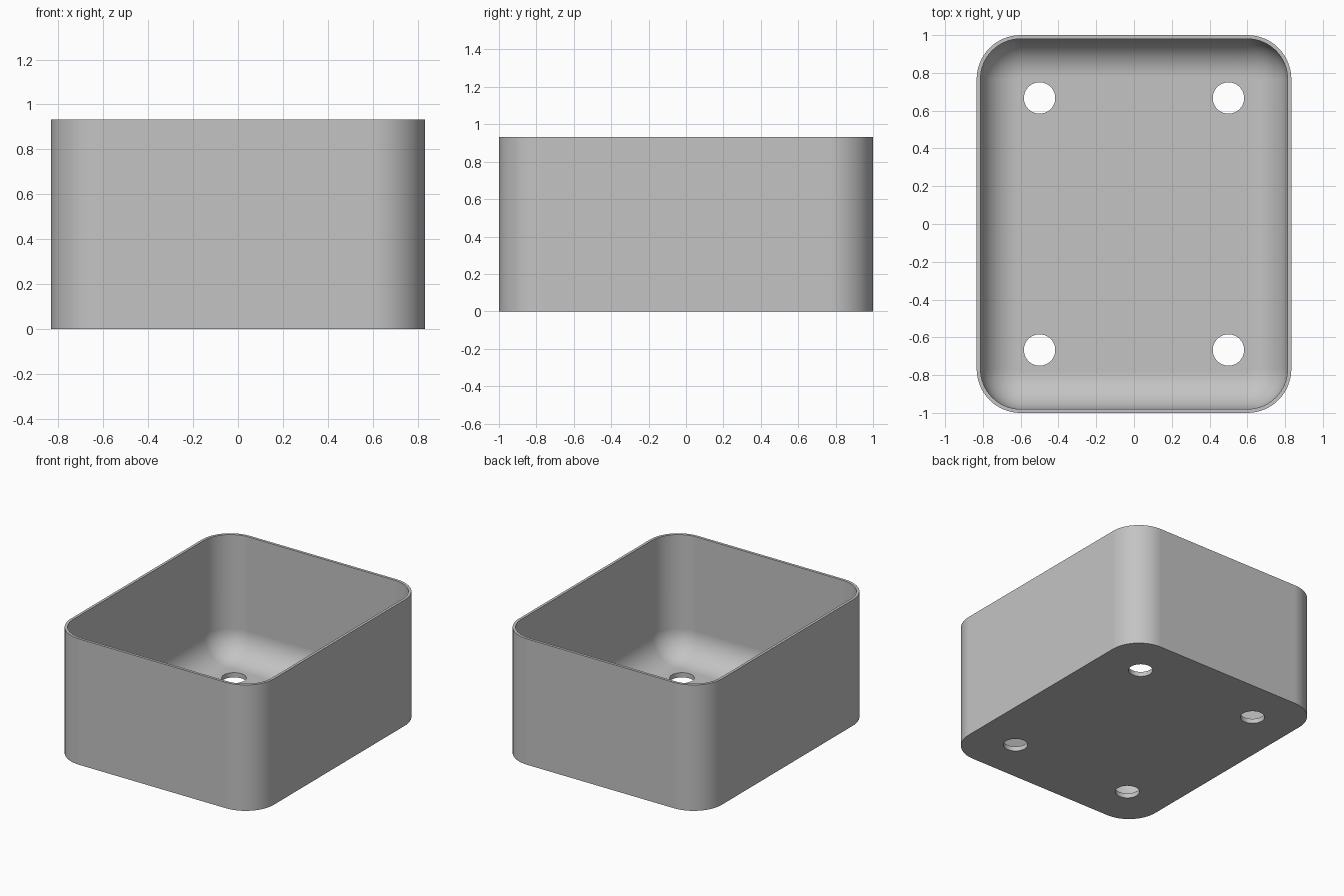
import bpy, bmesh
from math import sin, cos, pi

HALF_X, HALF_Y, HEIGHT = 0.833, 1.0, 0.933
CORNER, WALL, FLOOR, FILLET = 0.233, 0.02, 0.035, 0.2
HOLE_X, HOLE_Y, HOLE_R = 0.5, 0.667, 0.083
STEPS = 16

cube = bpy.data.objects.get("Cube")
if cube:
    bpy.data.objects.remove(cube, do_unlink=True)

# Single grey plastic
grey = bpy.data.materials.new("grey plastic")
grey.use_nodes = True
colour = (0.55, 0.55, 0.55, 1)
grey.diffuse_color = colour
grey.node_tree.nodes["Principled BSDF"].inputs["Base Color"].default_value = colour


def ring(bm, inset, z):
    """Rounded rectangle of vertices, moved inwards by inset."""
    r = CORNER - inset
    verts = []
    for q, (sx, sy) in enumerate([(1, 1), (-1, 1), (-1, -1), (1, -1)]):
        for i in range(STEPS + 1):
            a = (q + i / STEPS) * pi / 2
            verts.append(bm.verts.new((sx * (HALF_X - CORNER) + r * cos(a),
                                       sy * (HALF_Y - CORNER) + r * sin(a), z)))
    return verts


def make_object(name, bm):
    bmesh.ops.recalc_face_normals(bm, faces=bm.faces)
    mesh = bpy.data.meshes.new(name)
    bm.to_mesh(mesh)
    bm.free()
    mesh.materials.append(grey)
    obj = bpy.data.objects.new(name, mesh)
    bpy.context.collection.objects.link(obj)
    return obj


# Tray: outer wall, rim, inner wall, then a rounded cove down to the floor
profile = [(0, 0), (0, HEIGHT), (WALL, HEIGHT)]
for i in range(STEPS + 1):
    a = i / STEPS * pi / 2
    profile.append((WALL + FILLET * (1 - cos(a)), FLOOR + FILLET * (1 - sin(a))))

bm = bmesh.new()
rings = [ring(bm, inset, z) for inset, z in profile]
for low, high in zip(rings, rings[1:]):
    for i in range(len(low)):
        j = (i + 1) % len(low)
        bm.faces.new((low[i], low[j], high[j], high[i]))
bm.faces.new(rings[0])
bm.faces.new(rings[-1])
tray = make_object("tray", bm)

# Four round holes through the floor
bm = bmesh.new()
for sx in (-1, 1):
    for sy in (-1, 1):
        hole = bmesh.ops.create_cone(bm, cap_ends=True, segments=48, radius1=HOLE_R,
                                     radius2=HOLE_R, depth=0.3)
        bmesh.ops.translate(bm, verts=hole["verts"], vec=(sx * HOLE_X, sy * HOLE_Y, 0))
cutter = make_object("hole_cutter", bm)
cutter.hide_render = True

cut = tray.modifiers.new("holes", "BOOLEAN")
cut.operation = "DIFFERENCE"
cut.solver = "EXACT"
cut.object = cutter
bpy.ops.object.select_all(action="DESELECT")
tray.select_set(True)
bpy.context.view_layer.objects.active = tray
bpy.ops.object.modifier_apply(modifier=cut.name)
bpy.data.objects.remove(cutter, do_unlink=True)

# Smooth corners and cove, crisp rim and holes
bpy.ops.object.shade_smooth_by_angle(angle=pi / 6)
weighted = tray.modifiers.new("flat walls", "WEIGHTED_NORMAL")
weighted.keep_sharp = True
